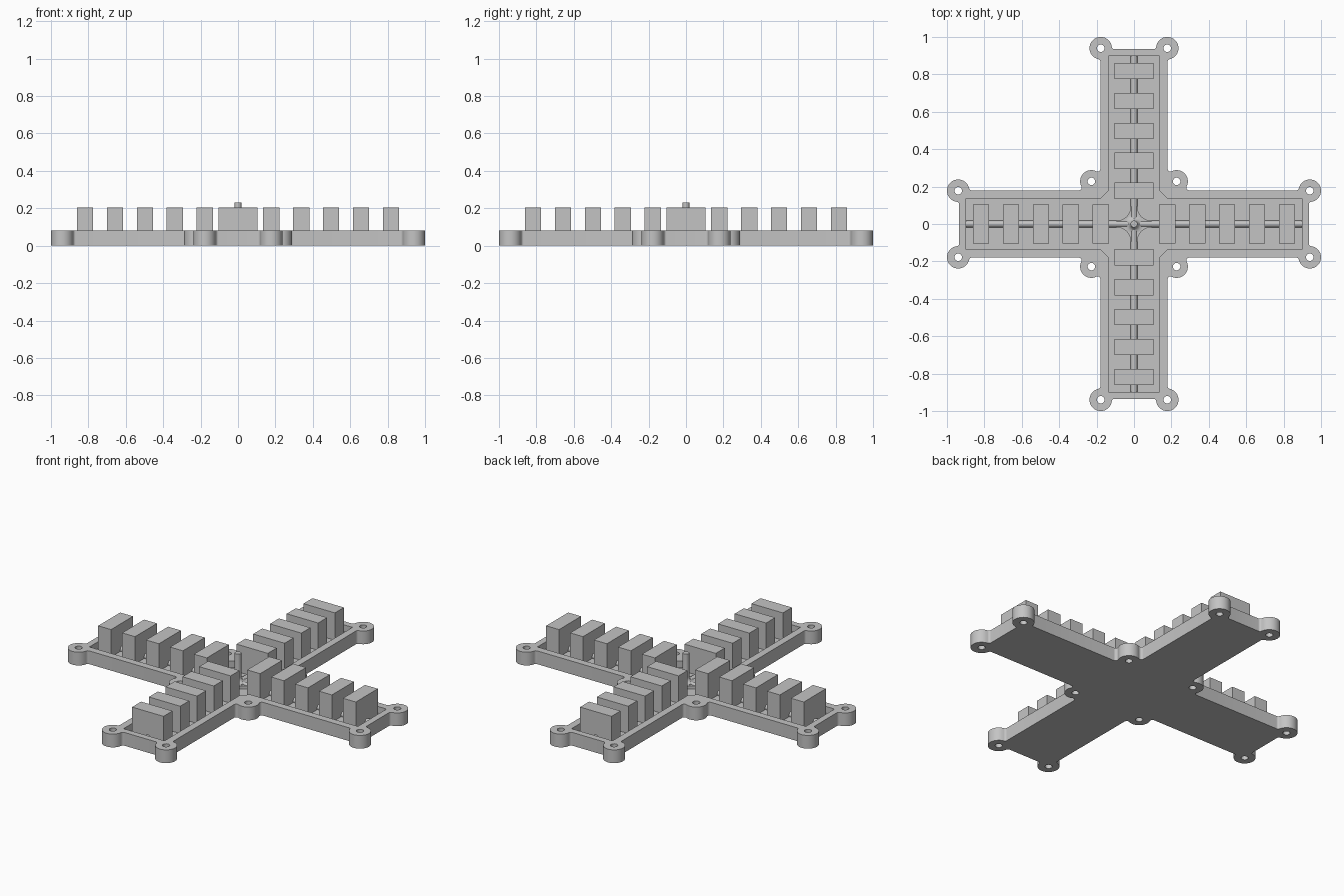
import bpy, bmesh
from math import pi, cos, sin, sqrt, atan2

if "Cube" in bpy.data.objects:
    bpy.data.objects.remove(bpy.data.objects["Cube"], do_unlink=True)

TOP, FLOOR = 0.08, 0.04       # tray height and recess floor
HALF, END = 0.18, 0.935       # arm half width and reach
LUG, FIL, HOLE = 0.06, 0.015, 0.02
EAR = (0.94, 0.178)           # lug at the arm tip
PAD = (0.228, 0.228)          # lug in the inner corner
ROD = 0.018

grey = bpy.data.materials.new("plain grey")
grey.use_nodes = True
COLOUR = (0.55, 0.55, 0.55, 1)
grey.diffuse_color = COLOUR
grey.node_tree.nodes["Principled BSDF"].inputs["Base Color"].default_value = COLOUR


def finish(name, bm, smooth=True):
    bmesh.ops.recalc_face_normals(bm, faces=bm.faces)
    mesh = bpy.data.meshes.new(name)
    bm.to_mesh(mesh)
    bm.free()
    mesh.materials.append(grey)
    ob = bpy.data.objects.new(name, mesh)
    bpy.context.collection.objects.link(ob)
    if smooth:
        shade(ob)
    return ob


def shade(ob):
    bpy.ops.object.select_all(action="DESELECT")
    ob.select_set(True)
    bpy.context.view_layer.objects.active = ob
    bpy.ops.object.shade_smooth_by_angle(angle=0.6)


def arc(c, r, a, b, n=8):
    return [(c[0] + r * cos(a + (b - a) * i / n), c[1] + r * sin(a + (b - a) * i / n))
            for i in range(n + 1)]


def cross(eighth):
    """Mirror an eighth of an outline over the diagonal, then turn it four times."""
    quarter = eighth + [(y, x) for x, y in reversed(eighth)]
    pts = []
    for c, s in ((1, 0), (0, 1), (-1, 0), (0, -1)):
        for x, y in quarter:
            p = (x * c - y * s, x * s + y * c)
            if not pts or abs(p[0] - pts[-1][0]) + abs(p[1] - pts[-1][1]) > 1e-5:
                pts.append(p)
    return pts


def add_prism(bm, pts, z0, z1):
    low = [bm.verts.new((x, y, z0)) for x, y in pts]
    high = [bm.verts.new((x, y, z1)) for x, y in pts]
    bm.faces.new(low[::-1])
    bm.faces.new(high)
    for i in range(len(pts)):
        j = (i + 1) % len(pts)
        bm.faces.new((low[i], low[j], high[j], high[i]))


def prism(name, pts, z0, z1, smooth=True):
    bm = bmesh.new()
    add_prism(bm, pts, z0, z1)
    return finish(name, bm, smooth)


def lathe(name, profile, n=24):
    bm = bmesh.new()
    rings = [[bm.verts.new((x, y, z)) for x, y in arc((0, 0), r, 0, 2 * pi, n)[:-1]]
             for r, z in profile]
    for a, b in zip(rings, rings[1:]):
        for i in range(n):
            j = (i + 1) % n
            bm.faces.new((a[i], a[j], b[j], b[i]))
    bm.faces.new(rings[0])
    bm.faces.new(rings[-1])
    return finish(name, bm)


# Tray outline: tip fillet, ear, side fillet, side fillet, corner pad
reach = LUG + FIL
tip = (END + FIL, EAR[1] - sqrt(reach ** 2 - (END + FIL - EAR[0]) ** 2))
side_y = HALF + FIL
side = (EAR[0] - sqrt(reach ** 2 - (side_y - EAR[1]) ** 2), side_y)
inner = (PAD[0] + sqrt(reach ** 2 - (side_y - PAD[1]) ** 2), side_y)


def angle(a, b):
    return atan2(b[1] - a[1], b[0] - a[0])


eighth = (arc(tip, FIL, pi, angle(tip, EAR))
          + arc(EAR, LUG, angle(EAR, tip), angle(EAR, side) % (2 * pi), 24)
          + arc(side, FIL, angle(side, EAR), -pi / 2)
          + arc(inner, FIL, -pi / 2, angle(inner, PAD) - 2 * pi)
          + arc(PAD, LUG, angle(PAD, inner), pi / 4, 10))
tray = prism("tray", cross(eighth), 0, TOP, False)

# Recess and screw holes
recess = prism("recess_cutter", cross([(0.897, -0.137), (0.897, 0.137), (0.178, 0.137)][1:]),
               FLOOR, TOP + 0.1, False)
bm = bmesh.new()
for sx in (-1, 1):
    for sy in (-1, 1):
        for x, y in (EAR, EAR[::-1], PAD):
            add_prism(bm, arc((sx * x, sy * y), HOLE, 0, 2 * pi, 24)[:-1], -0.1, TOP + 0.1)
holes = finish("hole_cutter", bm, False)
bpy.context.view_layer.objects.active = tray
for cutter in (recess, holes):
    mod = tray.modifiers.new("cut", "BOOLEAN")
    mod.operation, mod.solver, mod.object = "DIFFERENCE", "EXACT", cutter
    bpy.ops.object.modifier_apply(modifier=mod.name)
    bpy.data.objects.remove(cutter, do_unlink=True)
shade(tray)

# Five blocks on every arm
for arm, (c, s) in {"left": (1, 0), "back": (0, 1), "right": (-1, 0), "front": (0, -1)}.items():
    bm = bmesh.new()
    for k in range(5):
        d = 0.178 + 0.16 * k
        hx, hy = (0.043, 0.105) if c else (0.105, 0.043)
        x, y = d * c, d * s
        add_prism(bm, [(x - hx, y - hy), (x + hx, y - hy), (x + hx, y + hy), (x - hx, y + hy)],
                  FLOOR, 0.205)
    finish(arm + "_blocks", bm, False)

# Round runners along both arms
section = arc((0, FLOOR + 0.008), ROD, 0, 2 * pi, 16)[:-1]
for name, along_x in (("cross_runner", True), ("long_runner", False)):
    bm = bmesh.new()
    add_prism(bm, section, -0.897, 0.897)
    for v in bm.verts:
        u, z, d = v.co
        v.co = (d, u, z) if along_x else (u, d, z)
    finish(name, bm)

# Junction with curved webs, and the upright pin with a flared foot
web = 0.075
star = cross(arc((ROD + web, ROD + web), web, -pi / 2, -3 * pi / 4))
prism("runner_junction", star, FLOOR, FLOOR + 0.018)
flare = [(ROD + 0.03 * (1 - sin(t * pi / 12)), FLOOR + 0.05 - 0.03 * cos(t * pi / 12))
         for t in range(7)]
lathe("centre_pin", [(ROD + 0.03, FLOOR)] + flare + [(ROD, 0.232)])
